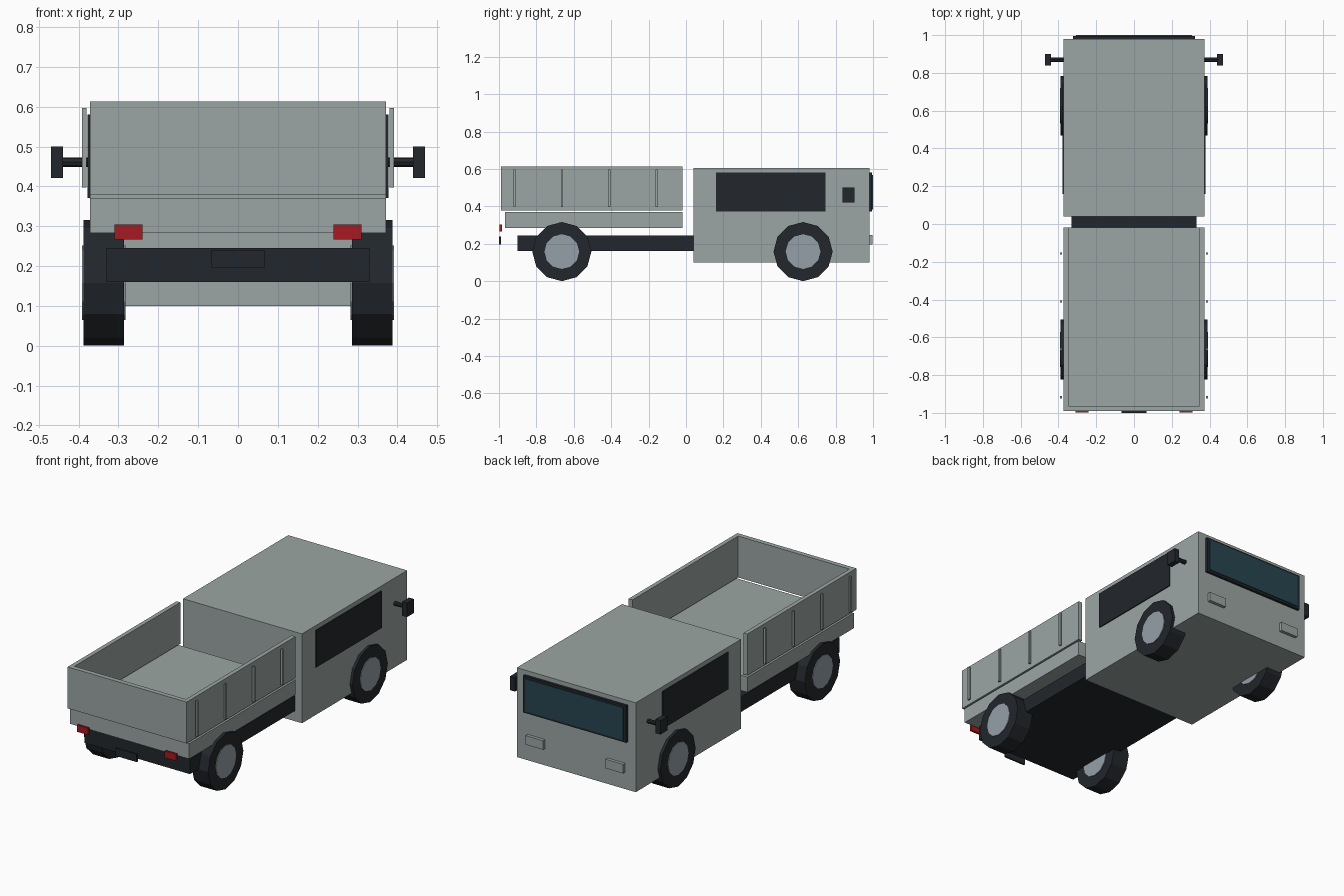
import bpy
import bmesh
from math import pi
from mathutils import Matrix

if "Cube" in bpy.data.objects:
    bpy.data.objects.remove(bpy.data.objects["Cube"])


def material(name, rgb):
    m = bpy.data.materials.new(name)
    m.diffuse_color = (*rgb, 1)
    m.use_nodes = True
    m.node_tree.nodes["Principled BSDF"].inputs["Base Color"].default_value = m.diffuse_color
    return m


BODY = material("body_paint", (0.33, 0.38, 0.37))
DARK = material("dark_trim", (0.016, 0.02, 0.025))
HUB = material("hub_metal", (0.30, 0.35, 0.39))
GLASS = material("glass", (0.02, 0.06, 0.08))
RED = material("tail_red", (0.38, 0.01, 0.015))


def finish(name, bm, mat):
    me = bpy.data.meshes.new(name)
    bm.to_mesh(me)
    bm.free()
    me.materials.append(mat)
    ob = bpy.data.objects.new(name, me)
    bpy.context.collection.objects.link(ob)
    return ob


def box(name, x, y, z, mat):
    """Box from (min, max) ranges."""
    bm = bmesh.new()
    size = [r[1] - r[0] for r in (x, y, z)]
    mid = [(r[0] + r[1]) / 2 for r in (x, y, z)]
    bmesh.ops.create_cube(bm, size=1, matrix=Matrix.Translation(mid) @ Matrix.Diagonal((*size, 1)))
    return finish(name, bm, mat)


def drum(name, x, y, z, r, sides, mat):
    """Cylinder lying along x."""
    bm = bmesh.new()
    place = Matrix.Translation(((x[0] + x[1]) / 2, y, z)) @ Matrix.Rotation(pi / 2, 4, 'Y')
    bmesh.ops.create_cone(bm, cap_ends=True, segments=sides, radius1=r, radius2=r,
                          depth=abs(x[1] - x[0]), matrix=place)
    return finish(name, bm, mat)


# Chassis, cab and load bed floor
box("chassis", (-0.33, 0.33), (-0.90, 0.90), (0.16, 0.245), DARK)
box("cab", (-0.372, 0.372), (0.04, 0.98), (0.10, 0.605), BODY)
box("bed_floor", (-0.372, 0.372), (-0.968, -0.018), (0.283, 0.369), BODY)
box("tailgate", (-0.372, 0.372), (-0.99, -0.963), (0.379, 0.613), BODY)

# Windscreen and number plate panel
box("windscreen_frame", (-0.322, 0.322), (0.975, 0.995), (0.371, 0.58), DARK)
box("windscreen_glass", (-0.306, 0.306), (0.985, 1.0), (0.384, 0.567), GLASS)
box("plate_panel", (-0.067, 0.067), (-1.0, -0.99), (0.196, 0.24), DARK)

for side, s in (("left", -1), ("right", 1)):
    def span(a, b):
        return (min(s * a, s * b), max(s * a, s * b))

    # Bed side walls with ribs
    box(f"bed_wall_{side}", span(0.348, 0.372), (-0.963, -0.018), (0.379, 0.613), BODY)
    for i in range(4):
        y = -0.917 + i * 0.2535
        box(f"bed_rib_{side}_{i + 1}", span(0.380, 0.391), (y - 0.006, y + 0.006), (0.397, 0.597), BODY)

    # Side window, lamps
    box(f"side_window_{side}", span(0.365, 0.378), (0.16, 0.745), (0.371, 0.58), DARK)
    box(f"headlamp_{side}", span(0.195, 0.305), (0.975, 0.998), (0.195, 0.246), BODY)
    box(f"tail_lamp_{side}", span(0.24, 0.31), (-0.997, -0.985), (0.266, 0.304), RED)

    # Mirror
    drum(f"mirror_arm_{side}", span(0.365, 0.445), 0.87, 0.461, 0.012, 8, DARK)
    box(f"mirror_head_{side}", span(0.439, 0.47), (0.838, 0.90), (0.421, 0.50), DARK)

    # Wheels
    for end, y in (("front", -0.664), ("back", 0.626)):
        drum(f"tyre_{end}_{side}", span(0.286, 0.388), y, 0.158, 0.158, 12, DARK)
        drum(f"hub_{end}_{side}", span(0.282, 0.392), y, 0.158, 0.093, 12, HUB)
